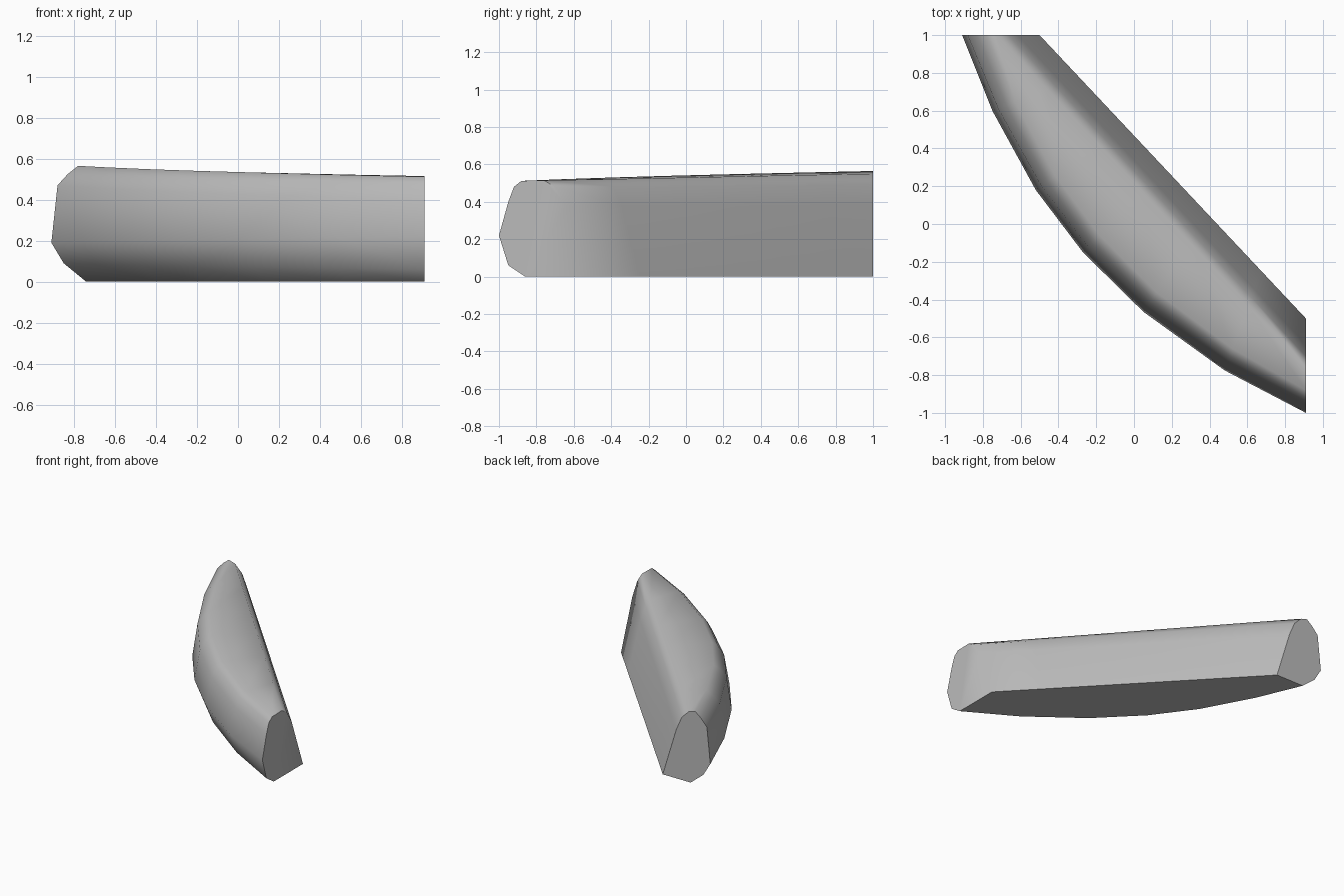
import bpy
import bmesh
import math
from mathutils import Vector

cube = bpy.data.objects.get("Cube")
if cube:
    bpy.data.objects.remove(cube, do_unlink=True)

stone = bpy.data.materials.new("stone_grey")
stone.use_nodes = True
GREY = (0.5, 0.5, 0.5, 1.0)
stone.diffuse_color = GREY
bsdf = next(n for n in stone.node_tree.nodes if n.type == 'BSDF_PRINCIPLED')
bsdf.inputs["Base Color"].default_value = GREY
bsdf.inputs["Roughness"].default_value = 0.8

# Plan: straight back edge and bowed front edge
back_a, back_b = Vector((-0.5, 1.0)), Vector((0.91, -0.5))
along = (back_b - back_a).normalized()
normal = Vector((-along.y, along.x))
front = [Vector(p) for p in [(-0.91, 1), (-0.75, 0.6), (-0.52, 0.18), (-0.27, -0.15),
                             (0.05, -0.465), (0.48, -0.775), (0.91, -1)]]

# Cross-sections at both ends as (inset, height)
back_profile = [((0, 0), (0, 0)), ((0.085, 0.38), (0.095, 0.38)),
                ((0.12, 0.49), (0.137, 0.48)), ((0.165, 0.55), (0.178, 0.515))]
front_profile = [((0.13, 0.565), (0.12, 0.512)), ((0.08, 0.525), (0.08, 0.48)),
                 ((0.03, 0.47), (0.05, 0.40)), ((0, 0.19), (0, 0.22)),
                 ((0.06, 0.09), (0.05, 0.06)), ((0.17, 0), (0.14, 0))]


def ring(edge_point, s):
    """One slice from the back edge to the bowed front edge."""
    base = back_a.lerp(back_b, s)
    across = (edge_point - base).normalized()
    slant = abs(across.dot(normal))
    points = []
    for a, b in back_profile:
        inset, z = Vector(a).lerp(Vector(b), s)
        points.append((*(base + across * inset / slant), z))
    for a, b in front_profile:
        inset, z = Vector(a).lerp(Vector(b), s)
        points.append((*(edge_point - across * inset), z))
    return points


# Loft the slices into a closed block
reach = [(p - back_a).dot(along) for p in front]
bm = bmesh.new()
rings = []
for p, r in zip(front, reach):
    s = (r - reach[0]) / (reach[-1] - reach[0])
    rings.append([bm.verts.new(v) for v in ring(p, s)])
count = len(rings[0])
for a, b in zip(rings, rings[1:]):
    for i in range(count):
        j = (i + 1) % count
        bm.faces.new((a[i], a[j], b[j], b[i]))
bm.faces.new(rings[0])
bm.faces.new(rings[-1])
bmesh.ops.recalc_face_normals(bm, faces=bm.faces)
mesh = bpy.data.meshes.new("stone_block")
bm.to_mesh(mesh)
bm.free()
mesh.materials.append(stone)
block = bpy.data.objects.new("stone_block", mesh)
bpy.context.collection.objects.link(block)

# Rounded shoulders, crisp ends and underside
bpy.ops.object.select_all(action='DESELECT')
block.select_set(True)
bpy.context.view_layer.objects.active = block
bpy.ops.object.shade_smooth_by_angle(angle=math.radians(48))
for edge in mesh.edges:
    if all(mesh.vertices[v].co.z < 0.001 for v in edge.vertices):
        edge.use_edge_sharp = True
